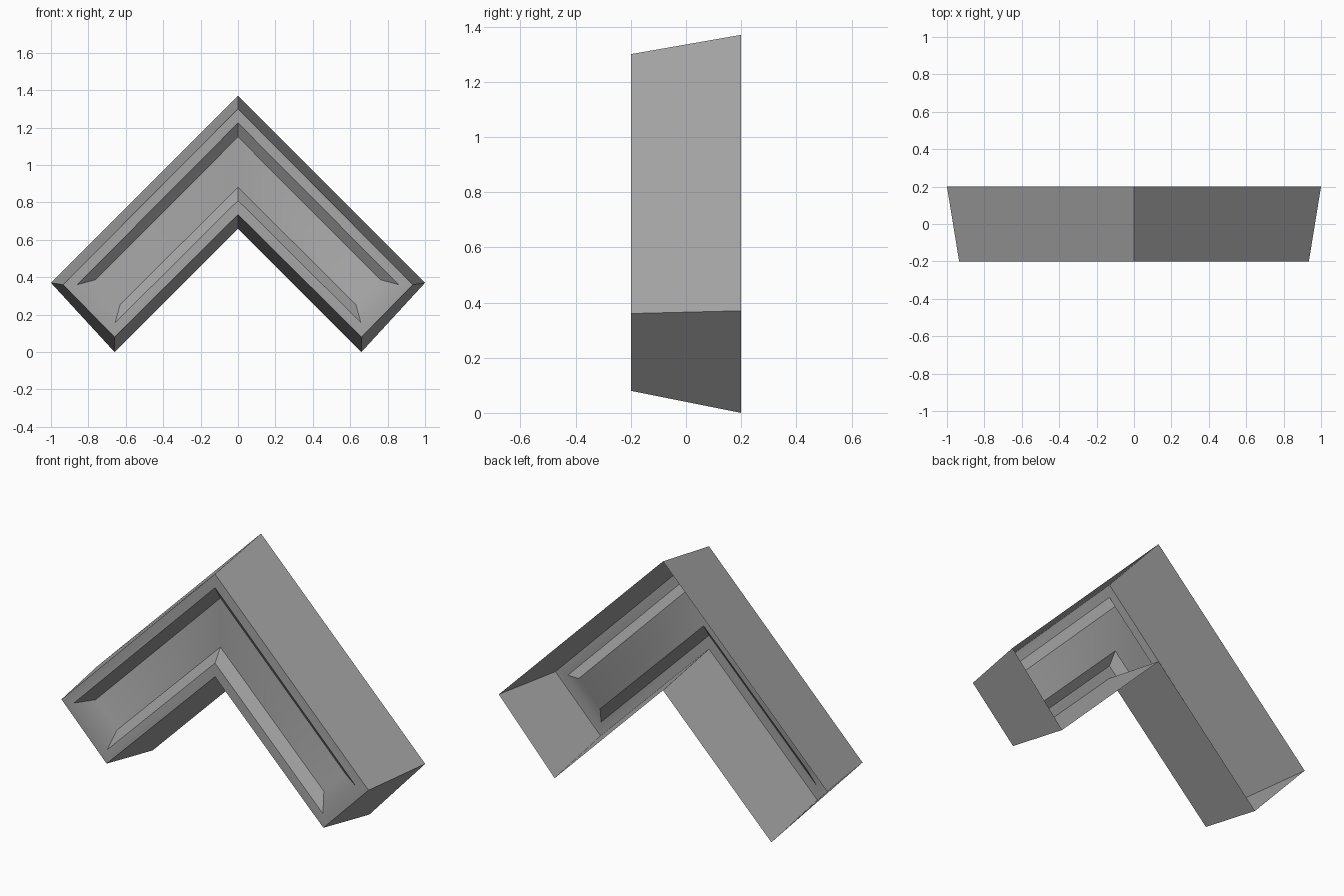
import bpy
import bmesh
import math

cube = bpy.data.objects.get("Cube")
if cube:
    bpy.data.objects.remove(cube, do_unlink=True)

# One flat grey
grey = bpy.data.materials.new("mid grey")
grey.use_nodes = True
colour = (0.38, 0.38, 0.38, 1.0)
grey.diffuse_color = colour
grey.node_tree.nodes["Principled BSDF"].inputs["Base Color"].default_value = colour

# Half outlines as (x, z): apex, shoulder, foot, inner apex; each at a depth y
SECTIONS = [
    (0.20, [(0, 1.37), (1.0, 0.37), (0.66, 0.0), (0, 0.66)]),             # open back edge
    (-0.20, [(0, 1.30), (0.935, 0.36), (0.66, 0.08), (0, 0.735)]),        # front edge
    (-0.20, [(0, 1.225), (0.86, 0.36), (0.657, 0.157), (0, 0.81)]),       # recess rim
    (-0.153, [(0, 1.15), (0.76, 0.387), (0.63, 0.255), (0, 0.88)]),       # recess floor
]


def chevron_ring(bm, y, half):
    """Closed six-point chevron made from its +x half."""
    points = half + [(-x, z) for x, z in reversed(half[1:3])]
    return [bm.verts.new((x, y, z)) for x, z in points]


bm = bmesh.new()
rings = [chevron_ring(bm, y, half) for y, half in SECTIONS]

# Side walls, front rim and recess walls
for outer, inner in zip(rings, rings[1:]):
    for i in range(6):
        j = (i + 1) % 6
        bm.faces.new((outer[i], outer[j], inner[j], inner[i]))

# Recess floor, one quad per arm
floor = rings[-1]
bm.faces.new(floor[:4])
bm.faces.new((floor[0], floor[3], floor[4], floor[5]))

# Point the shell's normals towards the front
bm.normal_update()
bmesh.ops.recalc_face_normals(bm, faces=bm.faces[:])
bm.normal_update()
bm.faces.ensure_lookup_table()
if bm.faces[-1].normal.y > 0:
    bmesh.ops.reverse_faces(bm, faces=bm.faces[:])

mesh = bpy.data.meshes.new("chevron_shell")
bm.to_mesh(mesh)
bm.free()
mesh.materials.append(grey)

shell = bpy.data.objects.new("chevron_shell", mesh)
bpy.context.collection.objects.link(shell)

# Soft shading over the shallow recess ends, crisp edges elsewhere
bpy.ops.object.select_all(action="DESELECT")
shell.select_set(True)
bpy.context.view_layer.objects.active = shell
bpy.ops.object.shade_smooth_by_angle(angle=math.radians(30))
